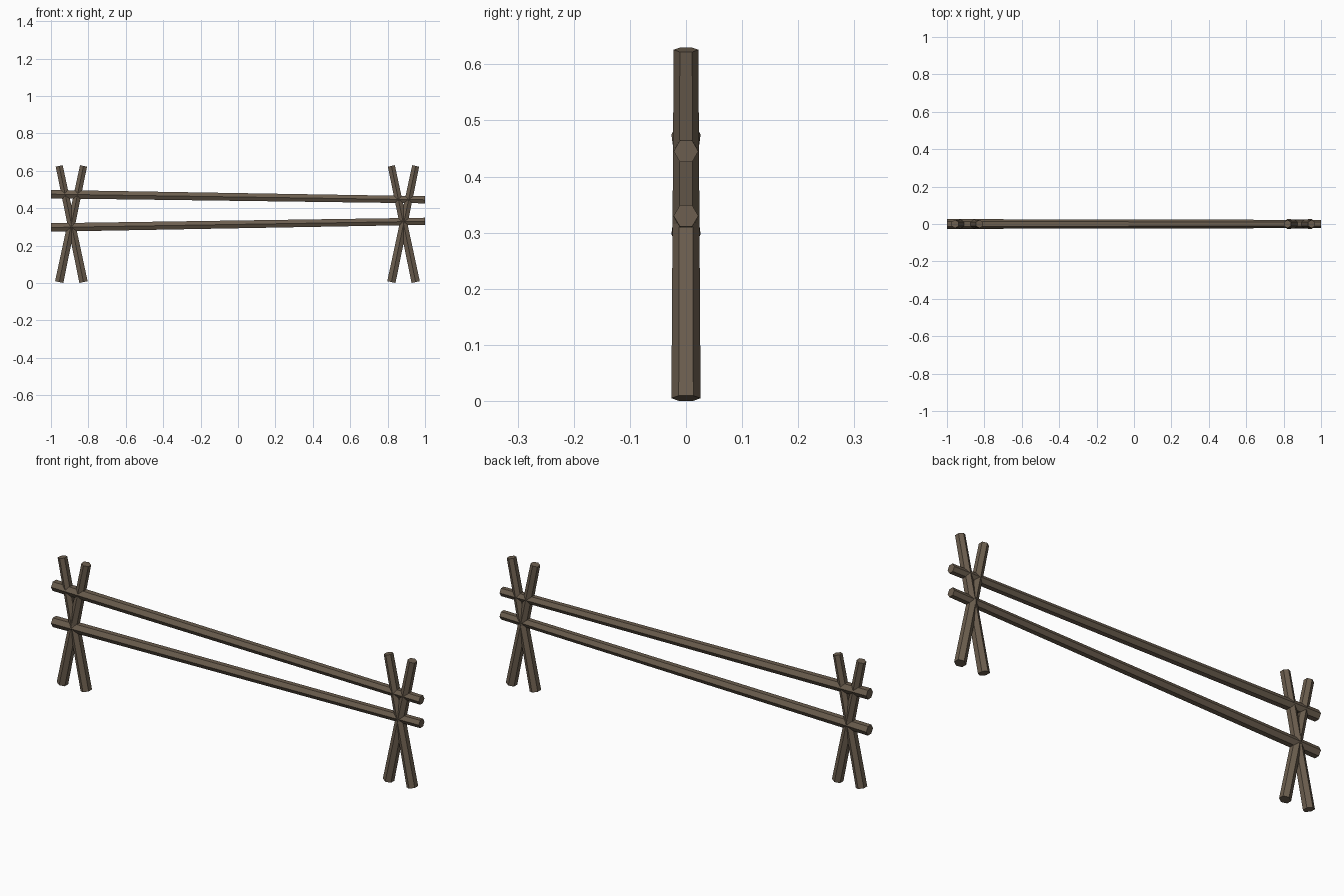
import bpy
import bmesh
from math import sin, cos, tau
from mathutils import Vector

cube = bpy.data.objects.get("Cube")
if cube:
    bpy.data.objects.remove(cube, do_unlink=True)

# Weathered brown wood
wood = bpy.data.materials.new("brown_wood")
wood.use_nodes = True
colour = (0.15, 0.113, 0.078, 1)
wood.diffuse_color = colour
wood.node_tree.nodes["Principled BSDF"].inputs["Base Color"].default_value = colour

SIDES = 6
THICK, THIN = 0.026, 0.022


def pole(name, start, end):
    """Tapered hexagonal pole in the xz plane, thick at its start."""
    a, b = (Vector((x, 0, z)) for x, z in (start, end))
    across = Vector((0, 1, 0))
    side = across.cross((b - a).normalized())
    bm = bmesh.new()
    rings = []
    for centre, radius in ((a, THICK), (b, THIN)):
        rings.append([bm.verts.new(centre + radius * (cos(tau * i / SIDES) * across
                                                      + sin(tau * i / SIDES) * side))
                      for i in range(SIDES)])
    for ring in rings:
        bm.faces.new(ring)
    for i in range(SIDES):
        j = (i + 1) % SIDES
        bm.faces.new((rings[0][i], rings[0][j], rings[1][j], rings[1][i]))
    bmesh.ops.recalc_face_normals(bm, faces=bm.faces)
    mesh = bpy.data.meshes.new(name)
    bm.to_mesh(mesh)
    bm.free()
    mesh.materials.append(wood)
    obj = bpy.data.objects.new(name, mesh)
    bpy.context.collection.objects.link(obj)
    return obj


# Crossed posts at each end
for label, centre in (("right", -0.891), ("left", 0.885)):
    for lean, direction in (("inward", 1), ("outward", -1)):
        offset = 0.065 * direction
        pole(f"{label}_{lean}_post", (centre - offset, 0.005), (centre + offset, 0.626))

# Long rails, closer together at the thin end
pole("upper_rail", (-1, 0.475), (1, 0.445))
pole("lower_rail", (-1, 0.297), (1, 0.33))
